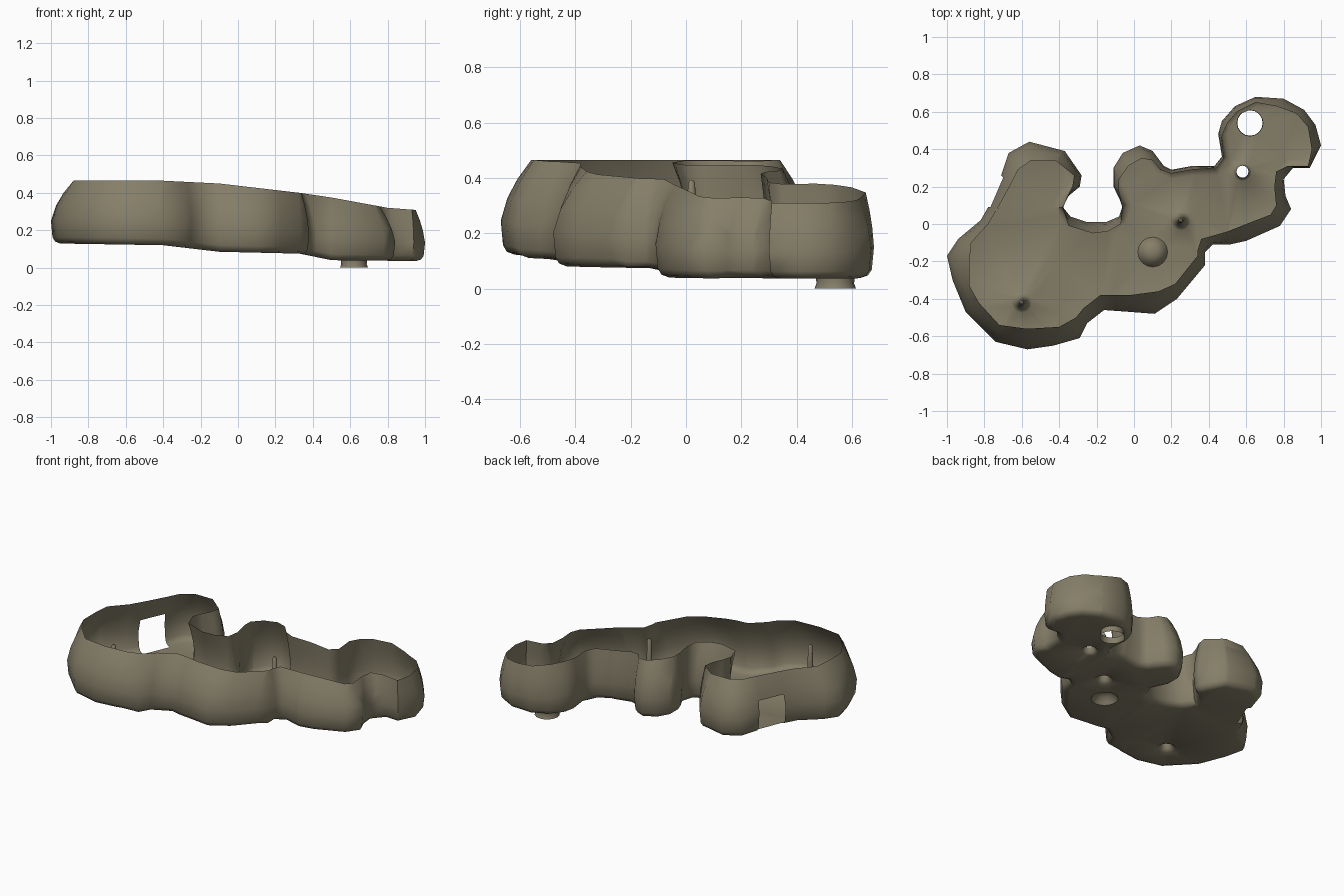
import bpy, bmesh, math
from mathutils import Vector

if "Cube" in bpy.data.objects:
    bpy.data.objects.remove(bpy.data.objects["Cube"], do_unlink=True)

# Widest outline of the basin, counter-clockwise, in hundredths
OUTLINE = [
    (-100, -17), (-97, -30), (-90, -47), (-74, -63), (-57, -67), (-43, -65), (-29, -61),
    (-25, -53), (-16, -46), (-2, -47), (11, -48), (23, -40), (38, -22), (38, -15),
    (42, -11), (51, -11), (60, -9), (78, -1), (84, 8), (81, 15), (80, 24), (85, 30),
    (94, 30), (100, 42), (97, 53), (91, 61), (80, 67), (65, 68), (54, 63), (47, 55),
    (45, 48), (47, 36), (43, 31), (31, 31), (20, 29), (16, 31), (10, 39), (3, 42),
    (-6, 38), (-11, 30), (-11, 20), (-6, 10), (-8, 4), (-15, 1), (-25, 1), (-34, 4),
    (-38, 9), (-35, 15), (-29, 20), (-28, 26), (-37, 39), (-56, 44), (-67, 38),
    (-71, 26), (-78, 9), (-82, 2), (-94, -8)]

# Matching points of the upper rim, which leans inward
RIM = [
    (-88, -20), (-88, -33), (-83, -42), (-72, -54), (-57, -56), (-40, -55), (-31, -50),
    (-27, -45), (-18, -38), (-2, -38), (13, -36), (22, -32), (34, -17), (34, -14),
    (36, -8), (50, -4), (60, 0), (73, 5), (76, 10), (75, 20), (76, 28), (82, 31),
    (93, 31), (95, 40), (93, 52), (87, 59), (76, 63), (65, 65), (55, 60), (50, 54),
    (47, 47), (48, 35), (44, 30), (31, 29), (20, 27), (14, 29), (10, 34), (4, 35),
    (-3, 31), (-8, 24), (-8, 18), (-6, 8), (-7, 0), (-14, -4), (-22, -5), (-35, -1),
    (-38, 8), (-36, 14), (-33, 20), (-32, 26), (-42, 34), (-55, 34), (-62, 29),
    (-66, 21), (-72, 10), (-78, 0), (-87, -10)]

# Heights of the floor and the rim along the length
FLOOR_Z = [(-1, .13), (-.4, .12), (-.1, .085), (.33, .075), (.5, .04), (1, .035)]
RIM_Z = [(-1, .465), (-.4, .465), (-.1, .45), (.33, .4), (.5, .375), (.8, .32), (1, .305)]
WINDOW = OUTLINE.index((-71, 26))
SIDES = 16


def height_at(knots, x):
    """Piecewise linear height at x."""
    for (x0, z0), (x1, z1) in zip(knots, knots[1:]):
        if x <= x1:
            return z0 + (z1 - z0) * (x - x0) / (x1 - x0)
    return knots[-1][1]


def add_ring(bm, points):
    return [bm.verts.new(p) for p in points]


def bridge(bm, low, high, skip=None):
    n = len(low)
    for i in range(n):
        if i != skip:
            j = (i + 1) % n
            bm.faces.new((low[i], low[j], high[j], high[i]))


def circle(x, y, radius, z):
    return [(x + radius * math.cos(math.tau * i / SIDES),
             y + radius * math.sin(math.tau * i / SIDES), z) for i in range(SIDES)]


# Floor features: x, y, closed top, (radius, rise above the floor) rings
SPIKE = [(.055, 0), (.035, .02), (.024, .06), (.017, .16)]
FEATURES = [
    (-.6, -.42, True, SPIKE + [(.013, .28), (.006, .29)]),
    (.25, .02, True, SPIKE + [(.013, .305), (.006, .315)]),
    (.1, -.15, True, [(.08, 0), (.068, .02), (.05, .04), (.025, .052)]),
    (.58, .28, False, [(.05, 0), (.038, .015), (.032, .04)]),
    (.62, .54, False, [(.07, 0), (.068, -.02), (.075, -.039)]),
]

outer = [Vector(p) / 100 for p in OUTLINE]
rim = [Vector(p) / 100 for p in RIM]
count = len(outer)
inward = []
for i in range(count):
    d = (outer[(i + 1) % count] - outer[i - 1]).normalized()
    inward.append(Vector((-d.y, d.x)))

# Wall rings from floor to rim: height fraction, inset, lean towards the rim
bm = bmesh.new()
rings = []
for t, inset, lean in [(0, .05, 0), (.03, .022, 0), (.1, .008, 0), (.36, 0, 0),
                       (.6, 0, .22), (.8, 0, .55), (1, 0, 1)]:
    rings.append(add_ring(bm, [(o.lerp(r, lean) + n * inset).to_3d() + Vector((0, 0, t))
                               for o, r, n in zip(outer, rim, inward)]))
for k, (low, high) in enumerate(zip(rings, rings[1:])):
    bridge(bm, low, high, WINDOW if k < 4 else None)

# Floor, filled around the openings of its features
loops = [rings[0]] + [add_ring(bm, circle(x, y, prof[0][0], 0))
                      for x, y, closed, prof in FEATURES]
edges = []
for loop in loops:
    for a, b in zip(loop, loop[1:] + loop[:1]):
        edges.append(bm.edges.get((a, b)) or bm.edges.new((a, b)))
bmesh.ops.triangle_fill(bm, use_beauty=True, edges=edges, normal=(0, 0, 1))

# Cut where the slope changes, then give the basin its real heights
for x in (-.4, -.1, .33, .5, .8):
    bmesh.ops.bisect_plane(bm, geom=bm.verts[:] + bm.edges[:] + bm.faces[:],
                           plane_co=(x, 0, 0), plane_no=(1, 0, 0), dist=1e-5)
for v in bm.verts:
    low, high = height_at(FLOOR_Z, v.co.x), height_at(RIM_Z, v.co.x)
    v.co.z = low + (high - low) * v.co.z

# Hollow spikes, bump, small hole and drain spout
for x, y, closed, profile in FEATURES:
    previous = None
    for radius, rise in profile:
        points = circle(x, y, radius, 0)
        ring = add_ring(bm, [(px, py, height_at(FLOOR_Z, px if rise == 0 else x) + rise)
                             for px, py, pz in points])
        if previous:
            bridge(bm, previous, ring)
        previous = ring
    if closed:
        bm.faces.new(previous)

bmesh.ops.remove_doubles(bm, verts=bm.verts, dist=2e-4)
for v in bm.verts:
    v.co.z = max(v.co.z, 0)
bmesh.ops.recalc_face_normals(bm, faces=bm.faces)
mesh = bpy.data.meshes.new("basin")
bm.to_mesh(mesh)
bm.free()
basin = bpy.data.objects.new("basin", mesh)
bpy.context.collection.objects.link(basin)

# Single olive stone colour
stone = bpy.data.materials.new("olive_stone")
stone.use_nodes = True
colour = (.235, .21, .14, 1)
stone.diffuse_color = colour
stone.node_tree.nodes["Principled BSDF"].inputs["Base Color"].default_value = colour
mesh.materials.append(stone)

bpy.ops.object.select_all(action="DESELECT")
basin.select_set(True)
bpy.context.view_layer.objects.active = basin
bpy.ops.object.shade_smooth_by_angle(angle=math.radians(55))
